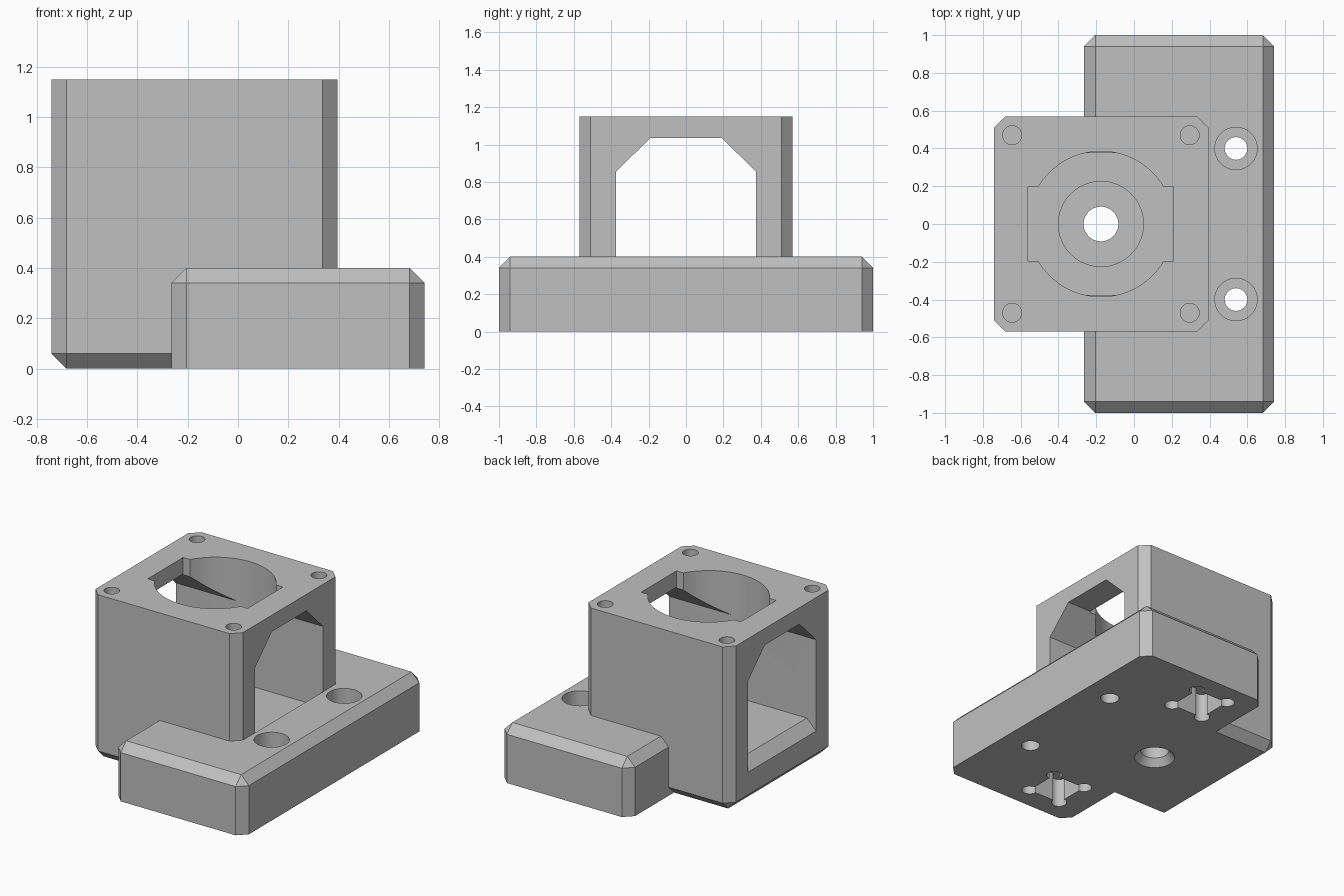
import bpy, bmesh, math
from mathutils import Vector

old = bpy.data.objects.get("Cube")
if old:
    bpy.data.objects.remove(old, do_unlink=True)

grey = bpy.data.materials.new("plain_grey")
grey.use_nodes = True
colour = (0.53, 0.53, 0.53, 1)
grey.diffuse_color = colour
grey.node_tree.nodes["Principled BSDF"].inputs["Base Color"].default_value = colour


def finish(bm, name):
    bmesh.ops.recalc_face_normals(bm, faces=bm.faces)
    mesh = bpy.data.meshes.new(name)
    bm.to_mesh(mesh)
    bm.free()
    mesh.materials.append(grey)
    obj = bpy.data.objects.new(name, mesh)
    bpy.context.collection.objects.link(obj)
    return obj


def box(name, lo, hi, keep_sharp_z=None, chamfer=0.06):
    """Box between two corners; chamfers every edge not lying at keep_sharp_z."""
    bm = bmesh.new()
    bmesh.ops.create_cube(bm, size=1)
    for v in bm.verts:
        v.co = Vector([a + (b - a) * (c + 0.5) for a, b, c in zip(lo, hi, v.co)])
    if keep_sharp_z is not None:
        edges = [e for e in bm.edges
                 if any(abs(v.co.z - keep_sharp_z) > 0.001 for v in e.verts)]
        bmesh.ops.bevel(bm, geom=edges, offset=chamfer, segments=1,
                        affect='EDGES', profile=0.5)
    return finish(bm, name)


def prism(name, points, direction):
    """Extrude a planar outline along a direction."""
    bm = bmesh.new()
    face = bm.faces.new([bm.verts.new(p) for p in points])
    out = bmesh.ops.extrude_face_region(bm, geom=[face])
    moved = [g for g in out["geom"] if isinstance(g, bmesh.types.BMVert)]
    bmesh.ops.translate(bm, verts=moved, vec=direction)
    return finish(bm, name)


def round_cut(x, y, z0, z1, r0, r1=None, sides=64):
    bm = bmesh.new()
    bmesh.ops.create_cone(bm, cap_ends=True, segments=sides, radius1=r0,
                          radius2=r0 if r1 is None else r1, depth=z1 - z0)
    bmesh.ops.translate(bm, verts=bm.verts, vec=(x, y, (z0 + z1) / 2))
    return finish(bm, "round_cutter")


def combine(target, other, operation='DIFFERENCE'):
    mod = target.modifiers.new("combine", 'BOOLEAN')
    mod.operation, mod.solver, mod.object = operation, 'EXACT', other
    bpy.context.view_layer.objects.active = target
    bpy.ops.object.modifier_apply(modifier=mod.name)
    bpy.data.objects.remove(other, do_unlink=True)


FLOOR = 0.29
CX = -0.175  # axis of the housing

# Solid blocks
housing = box("bracket_body", (-0.742, -0.57, 0), (0.395, 0.57, 1.15), keep_sharp_z=1.15)
base = box("mounting_base", (-0.265, -1, 0), (0.742, 1, 0.4), keep_sharp_z=0)

# Window running through the housing, with a sloping sill on one side
half = [(0.375, FLOOR), (0.375, 0.855), (0.19, 1.035)]
outline = half + [(-y, z) for y, z in reversed(half)]
combine(housing, prism("window_cutter", [(-1, y, z) for y, z in outline], (2, 0, 0)))
sill = [(-0.84, 0.12), (FLOOR - 0.96, FLOOR), (FLOOR - 0.96, 0.5), (-0.84, 0.5)]
combine(housing, prism("sill_cutter", [(x, -0.375, z) for x, z in sill], (0, 0.75, 0)))

# Join with the base, hollowed to the same floor level
combine(base, box("floor_cutter", (-1, -0.375, FLOOR), (0.395, 0.375, 0.8)))
combine(housing, base, 'UNION')

# Top opening with two side notches
combine(housing, round_cut(CX, 0, 0.8, 1.3, 0.385, sides=96))
combine(housing, box("notch_cutter", (-0.56, -0.195, 0.9), (0.21, 0.195, 1.3)))

# Recess and flared centre hole in the floor
combine(housing, round_cut(CX, 0, 0.18, 0.5, 0.225))
combine(housing, round_cut(CX, 0, -0.1, 0.3, 0.092))
combine(housing, round_cut(CX, 0, -0.02, 0.05, 0.145, 0.092))

for side in (-1, 1):
    # Blind screw holes in the top corners
    for x in (-0.645, 0.295):
        combine(housing, round_cut(x, side * 0.47, 0.75, 1.3, 0.05, sides=32))
    # Counterbored bolt holes
    combine(housing, round_cut(0.54, side * 0.4, -0.1, 0.5, 0.06, sides=48))
    combine(housing, round_cut(0.54, side * 0.4, 0.2, 0.6, 0.112, sides=48))
    # Square pockets underneath with rounded corner reliefs
    px, py, h = 0.05, side * 0.72, 0.125
    combine(housing, box("pocket_cutter", (px - h, py - h, -0.1), (px + h, py + h, 0.2)))
    for dx in (-h, h):
        for dy in (-h, h):
            combine(housing, round_cut(px + dx, py + dy, -0.1, 0.2, 0.05, sides=24))

# Smooth round walls, crisp edges
bpy.ops.object.select_all(action='DESELECT')
housing.select_set(True)
bpy.context.view_layer.objects.active = housing
bpy.ops.object.shade_smooth_by_angle(angle=math.radians(30))
